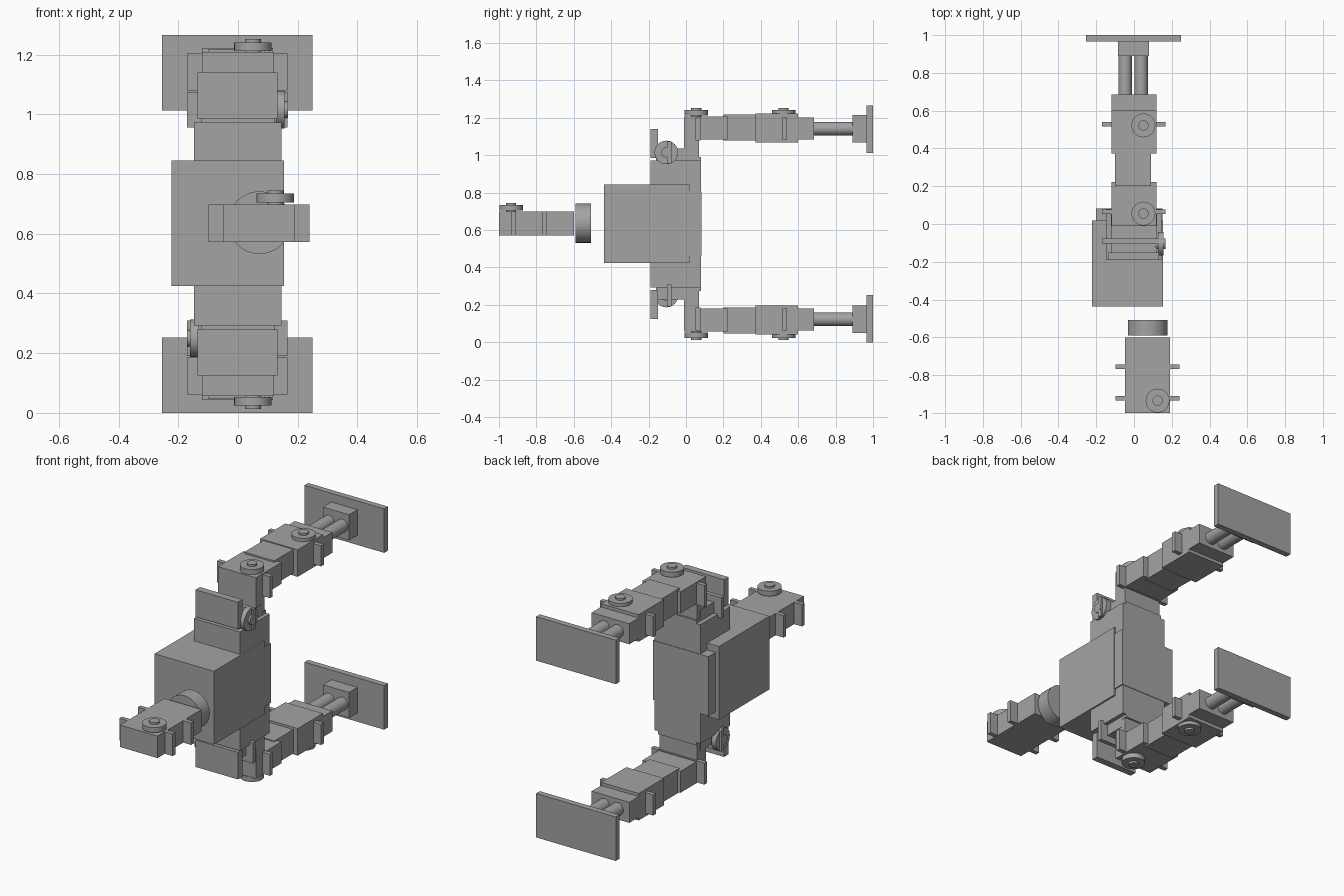
import bpy
import math

if "Cube" in bpy.data.objects:
    bpy.data.objects.remove(bpy.data.objects["Cube"])

grey = bpy.data.materials.new("mid_grey")
grey.diffuse_color = (0.37, 0.37, 0.37, 1)
grey.use_nodes = True
grey.node_tree.nodes["Principled BSDF"].inputs["Base Color"].default_value = grey.diffuse_color
MID = 0.6325  # height of the symmetry plane between the two legs


def box(name, x, y, z):
    """Box from (min, max) ranges."""
    bpy.ops.mesh.primitive_cube_add(size=1, location=[(a + b) / 2 for a, b in (x, y, z)])
    o = bpy.context.object
    o.name = name
    o.scale = [abs(b - a) for a, b in (x, y, z)]
    bpy.ops.object.transform_apply(location=False, rotation=False, scale=True)
    o.data.materials.append(grey)


def rod(name, axis, centre, radius, span):
    """Cylinder along an axis; centre gives the other two coordinates in order."""
    loc = list(centre)
    loc.insert("xyz".index(axis), sum(span) / 2)
    rot = {"x": (0, math.pi / 2, 0), "y": (math.pi / 2, 0, 0), "z": (0, 0, 0)}[axis]
    bpy.ops.mesh.primitive_cylinder_add(vertices=32, radius=radius, location=loc,
                                        depth=abs(span[1] - span[0]), rotation=rot)
    o = bpy.context.object
    o.name = name
    o.data.materials.append(grey)
    bpy.ops.object.shade_smooth_by_angle(angle=math.radians(35))


def horn(name, axis, centre, base, side):
    """Servo horn: narrow hub through a wider disc."""
    rod(name + "_hub", axis, centre, 0.027, (base - side * 0.01, base + side * 0.047))
    rod(name + "_disc", axis, centre, 0.063, (base + side * 0.007, base + side * 0.036))


# Torso
box("column", (-0.147, 0.145), (-0.19, 0.08), (0.292, 0.973))
box("chest", (-0.222, 0.154), (-0.438, 0.018), (0.425, 0.845))
box("back_cover", (-0.2, 0.151), (0.018, 0.083), (0.465, 0.805))

# Neck and head
rod("neck", "y", (0.072, 0.637), 0.105, (-0.59, -0.508))
box("head", (-0.048, 0.19), (-1, -0.6), (0.572, 0.698))
for i, y in enumerate((-0.922, -0.755)):
    box(f"head_tab_{i}", (-0.098, 0.24), (y - 0.012, y + 0.012), (0.572, 0.698))
horn("head_horn", "z", (0.125, -0.935), 0.698, 1)

# Two legs, mirrored in height; the hip horns sit on opposite sides
for tag, s in (("upper", 1), ("lower", -1)):
    def zr(a, b):
        return tuple(sorted((MID + s * (a - MID), MID + s * (b - MID))))

    def part(name, x, y, z):
        box(f"{tag}_{name}", x, y, zr(*z))

    # Hip
    part("hip_plate", (-0.136, 0.132), (-0.19, -0.15), (0.985, 1.14))
    part("hip_base", (-0.122, 0.122), (-0.16, 0.08), (0.96, 0.99))
    part("hip_body", (-0.122, 0.122), (-0.155, 0.045), (0.985, 1.036))
    part("hip_post", (-0.12, 0.12), (-0.01, 0.07), (0.985, 1.203))
    part("hip_tabs", (-0.17, 0.166), (-0.102, -0.077), (0.955, 1.074))
    horn(f"{tag}_hip_horn", "x", (-0.105, MID + s * (1.015 - MID)), s * 0.122 - 0.002, s)

    # Thigh
    part("thigh_servo", (-0.12, 0.12), (-0.01, 0.222), (1.085, 1.208))
    part("thigh_tabs", (-0.17, 0.166), (0.052, 0.077), (1.08, 1.203))
    part("thigh_link", (-0.1, 0.09), (0.2, 0.39), (1.08, 1.217))
    horn(f"{tag}_thigh_horn", "z", (0.05, 0.055), MID + s * (1.205 - MID), s)

    # Knee
    part("knee_cover", (-0.12, 0.118), (0.372, 0.6), (1.067, 1.222))
    part("knee_servo", (-0.12, 0.118), (0.59, 0.685), (1.085, 1.203))
    part("knee_tabs", (-0.17, 0.166), (0.515, 0.54), (1.085, 1.203))
    horn(f"{tag}_knee_horn", "z", (0.05, 0.522), MID + s * (1.205 - MID), s)

    # Shin rods and foot
    for i, x in enumerate((-0.047, 0.038)):
        rod(f"{tag}_shin_rod_{i}", "y", (x, MID + s * (1.142 - MID)), 0.036, (0.67, 0.9))
    part("ankle", (-0.085, 0.08), (0.89, 0.97), (1.068, 1.215))
    part("foot", (-0.255, 0.25), (0.966, 1.0), (1.013, 1.265))
